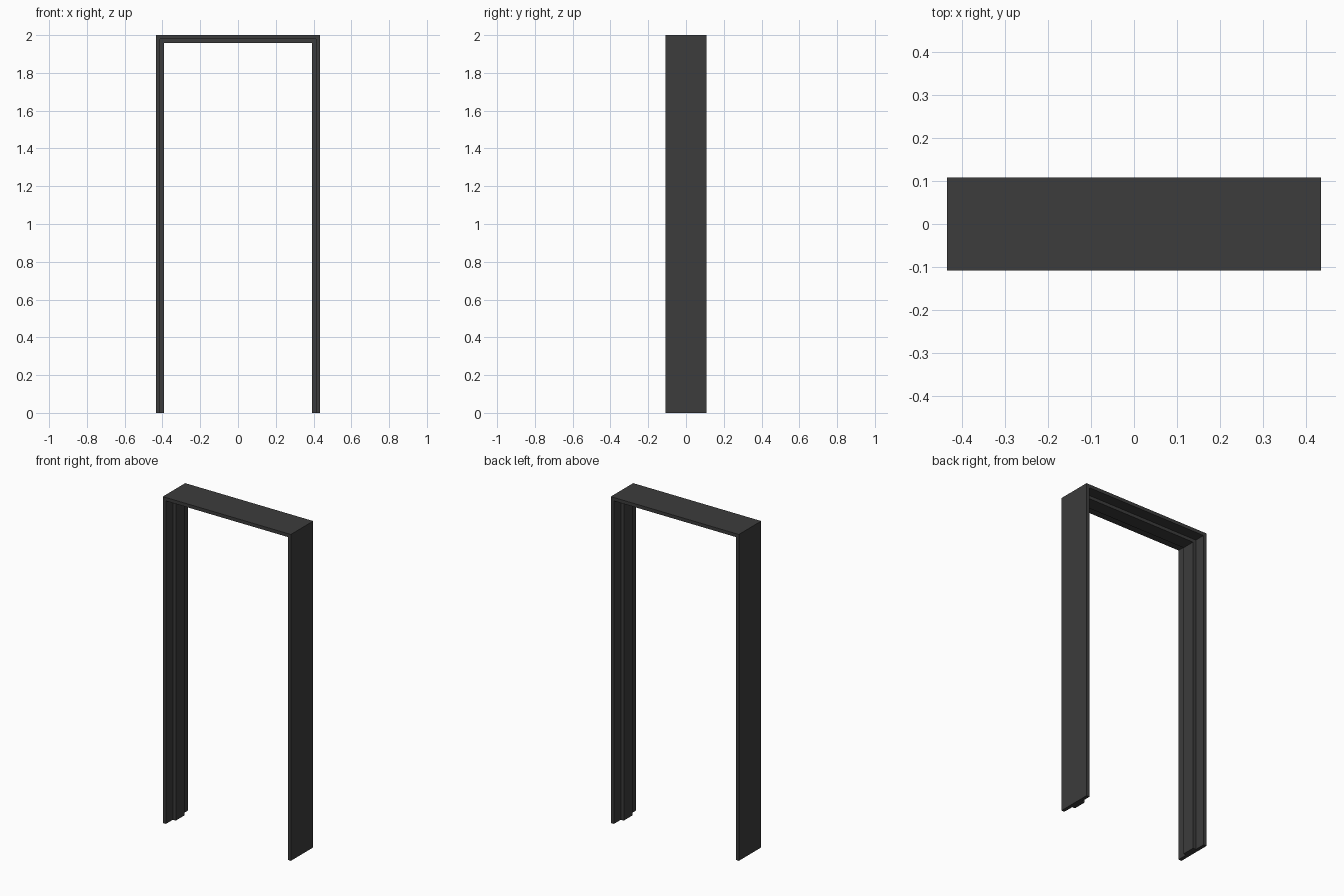
import bpy
import bmesh

cube = bpy.data.objects.get("Cube")
if cube:
    bpy.data.objects.remove(cube, do_unlink=True)

HALF_W, HEIGHT, HALF_D = 0.434, 2.0, 0.108
REBATE, STOP, STOP_HALF = 0.021, 0.041, 0.041   # depths toward the opening

# Dark grey paint
paint = bpy.data.materials.new("dark_grey_paint")
paint.use_nodes = True
colour = (0.045, 0.045, 0.045, 1)
paint.diffuse_color = colour
paint.node_tree.nodes["Principled BSDF"].inputs["Base Color"].default_value = colour

# Double rebated section: (depth toward the opening, y)
half = [(0, -HALF_D), (REBATE, -HALF_D), (REBATE, -STOP_HALF), (STOP, -STOP_HALF)]
section = half + [(d, -y) for d, y in reversed(half)]


def ring(bm, side, at_top):
    """Section at the foot of a jamb, or mitred at a top corner."""
    return [bm.verts.new((side * (HALF_W - d), y, HEIGHT - d if at_top else 0))
            for d, y in section]


# Frame: right jamb, head and left jamb swept as one mitred piece
bm = bmesh.new()
rings = [ring(bm, *station) for station in
         ((-1, False), (-1, True), (1, True), (1, False))]
for a, b in zip(rings, rings[1:]):
    for i in range(len(section)):
        j = (i + 1) % len(section)
        bm.faces.new((a[i], a[j], b[j], b[i]))
for end in (rings[0], rings[-1]):
    bm.faces.new(end)
bmesh.ops.recalc_face_normals(bm, faces=bm.faces)

mesh = bpy.data.meshes.new("door_frame")
bm.to_mesh(mesh)
bm.free()
mesh.materials.append(paint)
frame = bpy.data.objects.new("door_frame", mesh)
bpy.context.collection.objects.link(frame)
